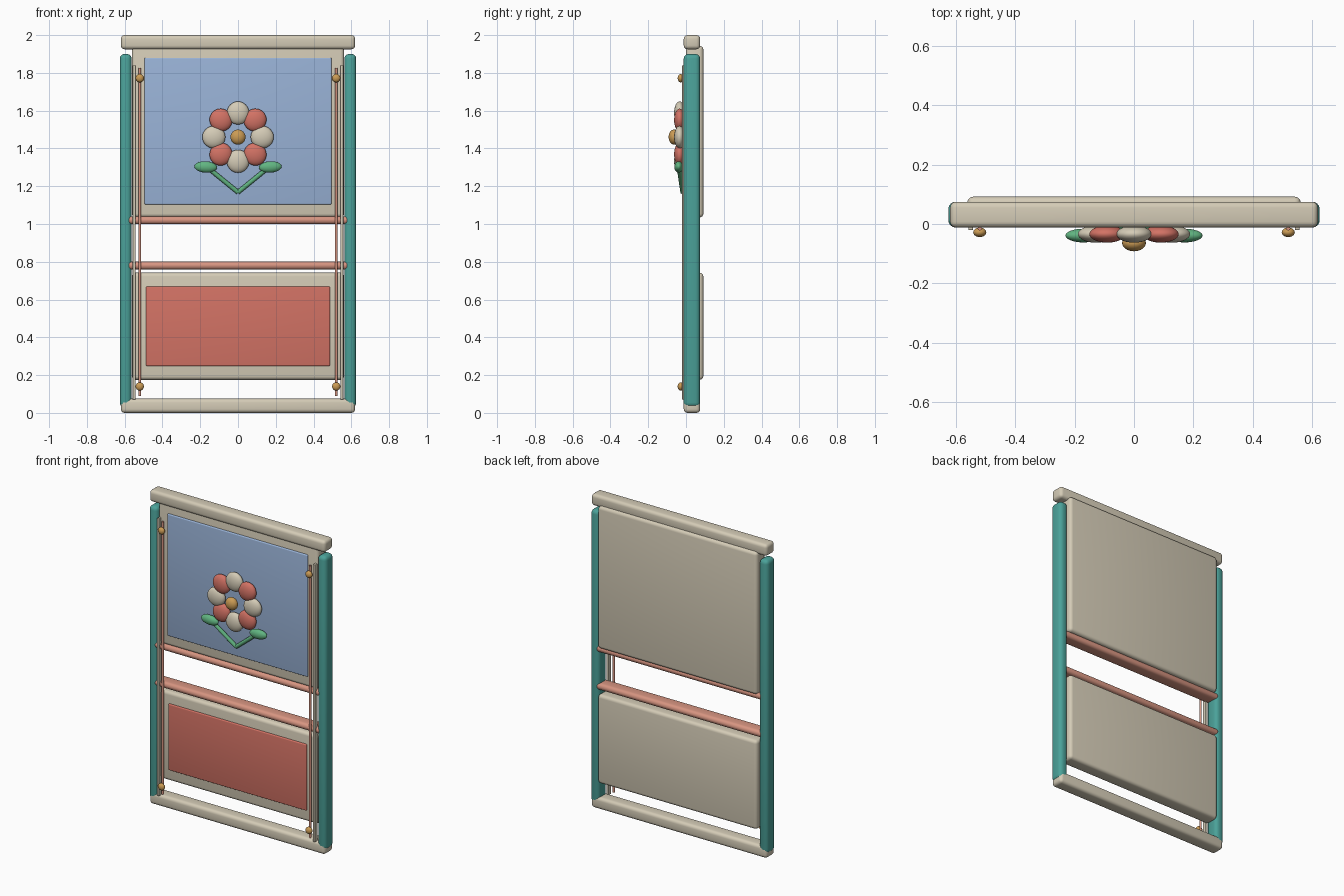
import bpy
from math import radians, sin, cos, pi
from mathutils import Vector

default = bpy.data.objects.get("Cube")
if default:
    bpy.data.objects.remove(default, do_unlink=True)


def material(name, r, g, b):
    m = bpy.data.materials.new(name)
    m.use_nodes = True
    m.diffuse_color = (r, g, b, 1)
    bsdf = m.node_tree.nodes["Principled BSDF"]
    bsdf.inputs["Base Color"].default_value = (r, g, b, 1)
    bsdf.inputs["Roughness"].default_value = 0.6
    return m


CREAM = material("cream", 0.66, 0.60, 0.47)
TEAL = material("teal", 0.07, 0.36, 0.32)
BLUE = material("soft blue", 0.32, 0.45, 0.68)
RED = material("coral red", 0.65, 0.17, 0.13)
COPPER = material("copper pink", 0.68, 0.30, 0.22)
GOLD = material("gold", 0.60, 0.33, 0.09)
GREEN = material("leaf green", 0.12, 0.46, 0.22)


def finish(ob, name, mat):
    ob.name = name
    ob.data.materials.append(mat)
    bpy.ops.object.shade_smooth_by_angle(angle=radians(35))
    return ob


def box(name, mat, x, y, z, bevel):
    """Rounded box from (min, max) ranges on each axis."""
    bpy.ops.mesh.primitive_cube_add(size=1, location=[sum(r) / 2 for r in (x, y, z)])
    ob = bpy.context.object
    ob.scale = [r[1] - r[0] for r in (x, y, z)]
    bpy.ops.object.transform_apply(location=False, rotation=False)
    mod = ob.modifiers.new("rounded edges", "BEVEL")
    mod.width = bevel
    mod.segments = 4
    bpy.ops.object.modifier_apply(modifier=mod.name)
    return finish(ob, name, mat)


def ellipsoid(name, mat, center, radii, tilt=0):
    bpy.ops.mesh.primitive_uv_sphere_add(segments=32, ring_count=16, radius=1, location=center)
    ob = bpy.context.object
    ob.scale = radii
    ob.rotation_euler.y = tilt
    return finish(ob, name, mat)


def rod(name, mat, start, end, radius):
    a, b = Vector(start), Vector(end)
    bpy.ops.mesh.primitive_cylinder_add(vertices=16, radius=radius, depth=(b - a).length,
                                        location=(a + b) / 2)
    ob = bpy.context.object
    ob.rotation_euler = (b - a).to_track_quat("Z", "Y").to_euler()
    return finish(ob, name, mat)


# Outer frame
DEPTH = (-0.012, 0.075)
box("top_rail", CREAM, (-0.62, 0.62), DEPTH, (1.925, 2), 0.02)
box("bottom_rail", CREAM, (-0.62, 0.62), DEPTH, (0, 0.075), 0.02)
box("upper_crossbar", COPPER, (-0.59, 0.59), DEPTH, (0.999, 1.041), 0.02)
box("lower_crossbar", COPPER, (-0.59, 0.59), DEPTH, (0.759, 0.801), 0.02)

# Panels with their coloured faces
box("upper_panel", CREAM, (-0.562, 0.562), (0, 0.092), (1.035, 1.943), 0.02)
box("upper_panel_face", BLUE, (-0.495, 0.495), (-0.01, 0.02), (1.103, 1.88), 0.006)
box("lower_panel", CREAM, (-0.562, 0.562), (0, 0.092), (0.175, 0.742), 0.02)
box("lower_panel_face", RED, (-0.487, 0.487), (-0.01, 0.02), (0.248, 0.67), 0.006)

# Posts, guide strips, rods and knobs on both sides
for side, s in (("left", 1), ("right", -1)):
    box(side + "_post", TEAL, sorted((s * 0.563, s * 0.626)), DEPTH, (0.03, 1.9), 0.025)
    box(side + "_guide_strip", CREAM, sorted((s * 0.542, s * 0.558)), (-0.021, 0.005),
        (0.07, 1.84), 0.004)
    rod(side + "_rod", COPPER, (s * 0.52, -0.015, 0.09), (s * 0.52, -0.015, 1.825), 0.007)
    for level, z in (("upper", 1.772), ("lower", 0.14)):
        ellipsoid(f"{side}_{level}_knob", GOLD, (s * 0.52, -0.028, z), (0.022, 0.016, 0.022))

# Flower: ring of petals in alternating colours, with a raised heart
CENTER_Z = 1.46
for i in range(8):
    a = i * pi / 4
    spot = (0.128 * sin(a), -0.034, CENTER_Z + 0.128 * cos(a))
    ellipsoid(f"petal_{i + 1}", RED if i % 2 else CREAM, spot, (0.059, 0.029, 0.061), a)
ellipsoid("flower_heart", GOLD, (0, -0.064, CENTER_Z), (0.04, 0.028, 0.04))

# Stems and leaves
for side, s in (("left", 1), ("right", -1)):
    rod(side + "_stem", GREEN, (0, -0.018, 1.168), (s * 0.15, -0.036, 1.29), 0.012)
    ellipsoid(side + "_leaf", GREEN, (s * 0.171, -0.039, 1.302), (0.06, 0.023, 0.03), s * radians(-3))
